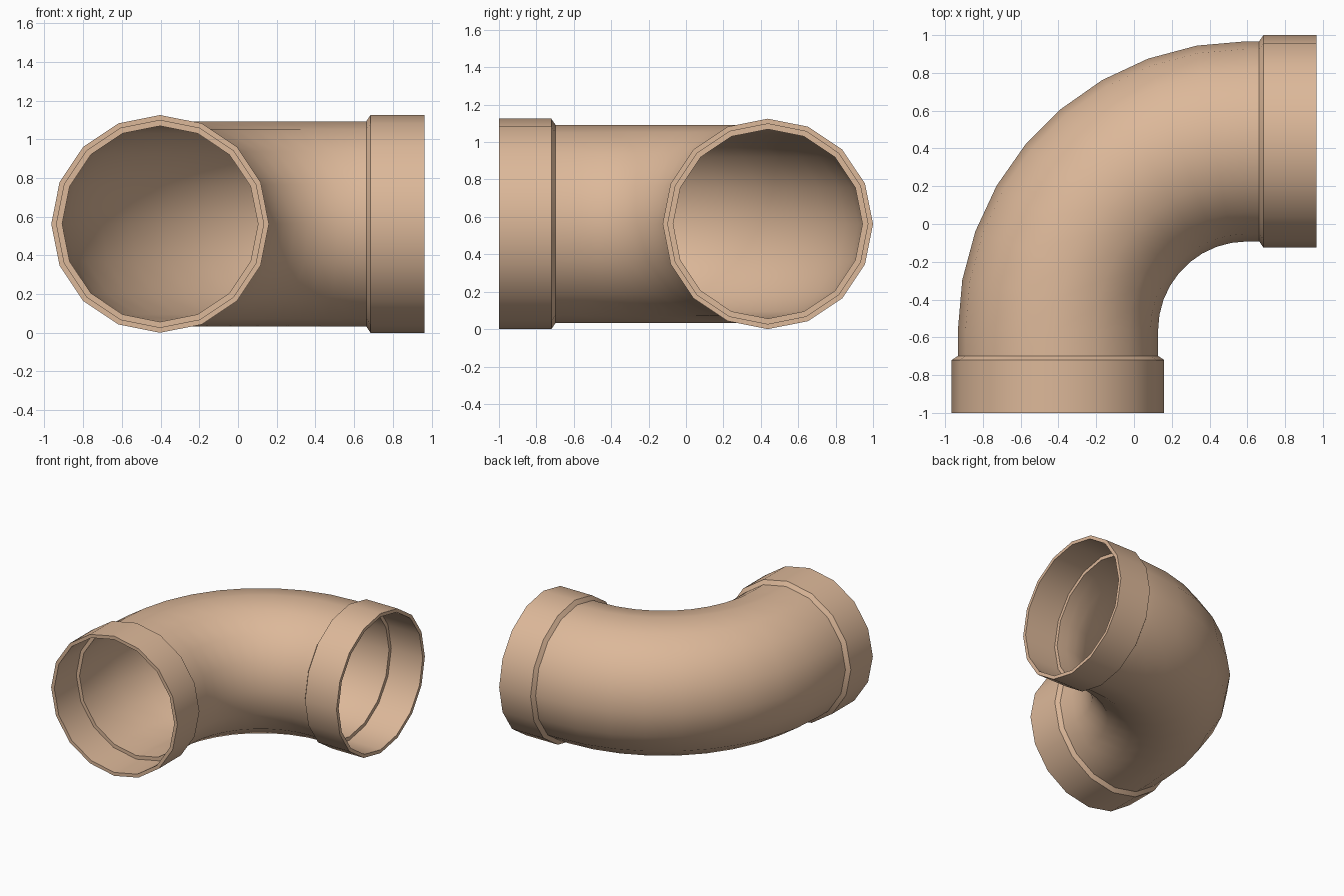
import bpy, bmesh
from math import sin, cos, pi, radians
from mathutils import Vector

cube = bpy.data.objects.get("Cube")
if cube:
    bpy.data.objects.remove(cube)

SIDES, BEND_STEPS, BEND_R = 16, 9, 1.0
COLLAR_R, SOCKET_R, PIPE_R, BORE_R = 0.5625, 0.535, 0.53, 0.506
PIVOT = Vector((0.5975, -0.5625, COLLAR_R))
FRONT_LEN, SIDE_LEN, COLLAR_LEN, TAPER = 0.4375, 0.3675, 0.28, 0.022

clay = bpy.data.materials.new("clay_tan")
clay.use_nodes = True
tan = (0.72, 0.48, 0.32, 1)
clay.diffuse_color = tan
clay.node_tree.nodes["Principled BSDF"].inputs["Base Color"].default_value = tan


def add_ring(bm, angle, offset, radius):
    """Ring round the centre line: angle on the bend plus a straight offset."""
    out = Vector((-cos(angle), sin(angle), 0))
    along = Vector((sin(angle), cos(angle), 0))
    centre = PIVOT + out * BEND_R + along * offset
    up = Vector((0, 0, 1))
    turns = [2 * pi * i / SIDES for i in range(SIDES)]
    return [bm.verts.new(centre + (out * cos(t) + up * sin(t)) * radius) for t in turns]


def bend(radius):
    return [(radians(90) * i / BEND_STEPS, 0, radius) for i in range(BEND_STEPS + 1)]


front, side = 0, radians(90)
front_step, side_step = COLLAR_LEN - FRONT_LEN, SIDE_LEN - COLLAR_LEN

# Outer skin from the front mouth to the side mouth
stations = [(front, -FRONT_LEN, COLLAR_R), (front, front_step, COLLAR_R),
            (front, front_step + TAPER, PIPE_R)]
stations += bend(PIPE_R)
stations += [(side, side_step - TAPER, PIPE_R), (side, side_step, COLLAR_R),
             (side, SIDE_LEN, COLLAR_R)]

# Sockets and bore back to the front mouth
stations += [(side, SIDE_LEN, SOCKET_R), (side, side_step, SOCKET_R), (side, side_step, BORE_R)]
stations += reversed(bend(BORE_R))
stations += [(front, front_step, BORE_R), (front, front_step, SOCKET_R),
             (front, -FRONT_LEN, SOCKET_R)]

# Loft all rings into one closed wall
bm = bmesh.new()
rings = [add_ring(bm, *s) for s in stations]
for a, b in zip(rings, rings[1:] + rings[:1]):
    for i in range(SIDES):
        j = (i + 1) % SIDES
        bm.faces.new((a[i], a[j], b[j], b[i]))
bmesh.ops.recalc_face_normals(bm, faces=bm.faces)

mesh = bpy.data.meshes.new("pipe_elbow")
bm.to_mesh(mesh)
bm.free()
mesh.materials.append(clay)
elbow = bpy.data.objects.new("pipe_elbow", mesh)
bpy.context.collection.objects.link(elbow)

# Smooth walls with crisp rims and collar steps
bpy.ops.object.select_all(action="DESELECT")
elbow.select_set(True)
bpy.context.view_layer.objects.active = elbow
bpy.ops.object.shade_smooth_by_angle(angle=radians(30))
